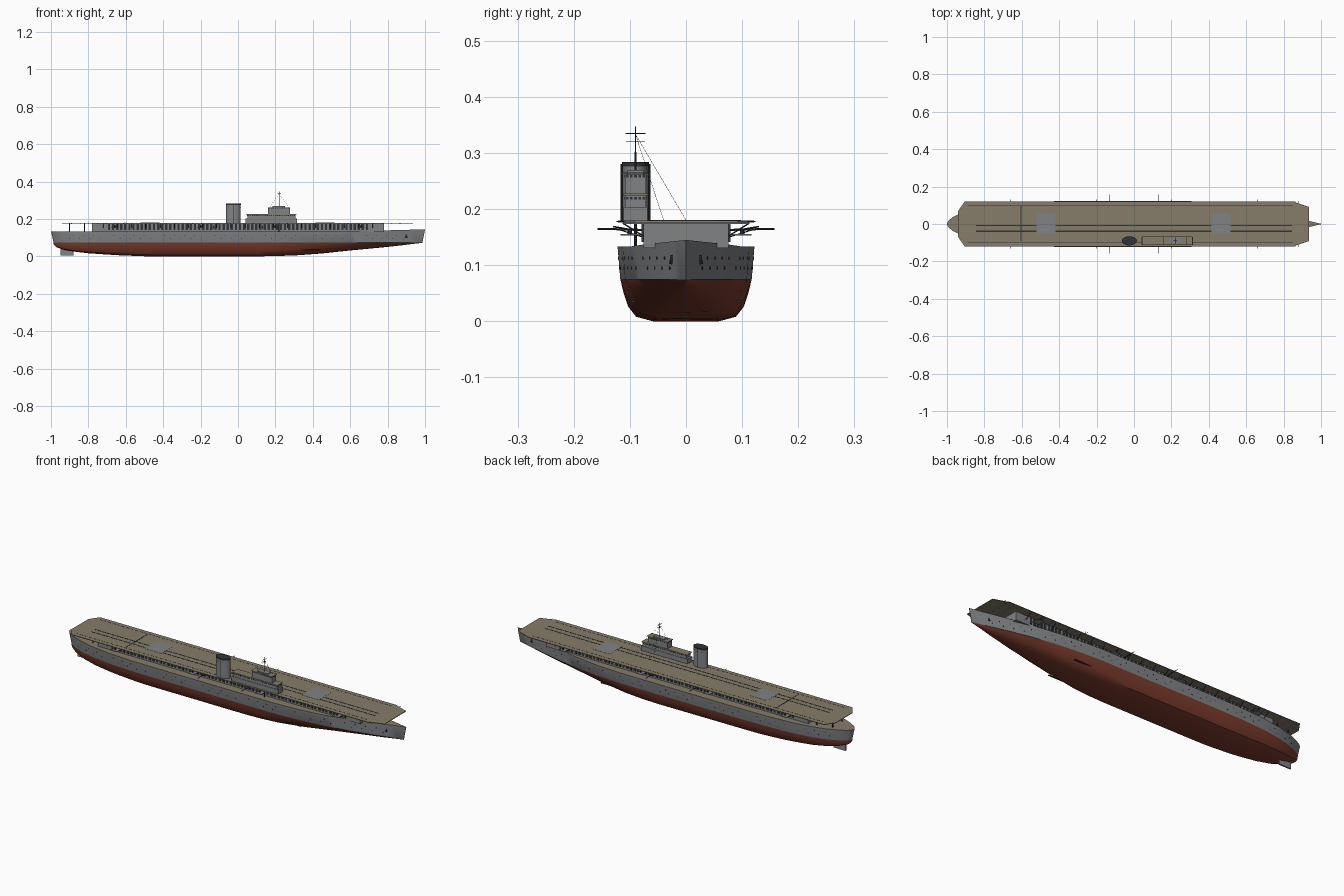
import bpy, bmesh, math
from mathutils import Vector, Matrix

if "Cube" in bpy.data.objects:
    bpy.data.objects.remove(bpy.data.objects["Cube"])


def mat(name, col):
    m = bpy.data.materials.new(name)
    m.diffuse_color = (*col, 1)
    m.use_nodes = True
    m.node_tree.nodes["Principled BSDF"].inputs["Base Color"].default_value = m.diffuse_color
    return m


GRAY = mat("hull_gray", (0.22, 0.225, 0.235))
RED = mat("antifouling_red", (0.20, 0.045, 0.026))
TAN = mat("deck_tan", (0.24, 0.20, 0.14))
DARK = mat("dark_gray", (0.03, 0.036, 0.038))


def finish(bm, name, mats, smooth=None):
    bmesh.ops.recalc_face_normals(bm, faces=bm.faces)
    me = bpy.data.meshes.new(name)
    bm.to_mesh(me)
    bm.free()
    ob = bpy.data.objects.new(name, me)
    bpy.context.collection.objects.link(ob)
    for m in mats:
        me.materials.append(m)
    if smooth:
        bpy.ops.object.select_all(action='DESELECT')
        ob.select_set(True)
        bpy.context.view_layer.objects.active = ob
        bpy.ops.object.shade_smooth_by_angle(angle=math.radians(smooth))
    return ob


def box(bm, x0, x1, y0, y1, z0, z1):
    m = Matrix.Translation(((x0 + x1) / 2, (y0 + y1) / 2, (z0 + z1) / 2)) @ \
        Matrix.Diagonal((x1 - x0, y1 - y0, z1 - z0, 1))
    bmesh.ops.create_cube(bm, size=1, matrix=m)


def rod(bm, a, b, r, n=6, r2=None):
    a, b = Vector(a), Vector(b)
    d = b - a
    m = Matrix.Translation((a + b) / 2) @ d.to_track_quat('Z', 'Y').to_matrix().to_4x4()
    bmesh.ops.create_cone(bm, cap_ends=True, segments=n, radius1=r,
                          radius2=r if r2 is None else r2, depth=d.length, matrix=m)


def boxes(name, m, *dims):
    bm = bmesh.new()
    for d in dims:
        box(bm, *d)
    return finish(bm, name, [m])


def prism(name, pts, z0, z1, m):
    bm = bmesh.new()
    f = bm.faces.new([bm.verts.new((x, y, z0)) for x, y in pts])
    r = bmesh.ops.extrude_face_region(bm, geom=[f])
    for v in r['geom']:
        if isinstance(v, bmesh.types.BMVert):
            v.co.z = z1
    return finish(bm, name, [m])


def lerp_table(tab, x):
    for (x0, v0), (x1, v1) in zip(tab, tab[1:]):
        if x <= x1:
            return v0 + (v1 - v0) * max(0, (x - x0) / (x1 - x0))
    return tab[-1][1]


# hull: half breadth and keel height along the length
WL = 0.075
BREADTH = [(-1, .004), (-.99, .02), (-.97, .036), (-.94, .052), (-.88, .076), (-.8, .096),
           (-.7, .111), (-.55, .12), (-.4, .122), (.3, .122), (.45, .113), (.58, .097),
           (.7, .075), (.82, .046), (.92, .02), (.97, .008), (1, .001)]
KEEL = [(-1, .066), (-.985, .05), (-.94, .036), (-.88, .026), (-.8, .017), (-.65, .007), (-.5, .001),
        (.1, 0), (.3, .005), (.45, .016), (.6, .032), (.8, .051), (.92, .064), (1, .073)]
MID = [(0, 0), (.5, 0), (.76, .11), (.88, .35), (.95, .68), (1, 1)]
VEE = [(0, 0), (.25, .05), (.48, .2), (.68, .43), (.85, .7), (1, 1)]


def sheer(x):
    return 0.133 + max(0, x - 0.55) / 0.45 * 0.012


def half_width(x, z):
    t = max(0, (z - WL) / (sheer(x) - WL))
    return lerp_table(BREADTH, x) * (0.96 + 0.04 * t)


bm = bmesh.new()
xs = sorted({x for x, _ in BREADTH} | {x for x, _ in KEEL} | {-.2, .2, .64, .76, .87})
rings = []
for x in xs:
    k, w = lerp_table(KEEL, x), half_width(x, WL)
    s = min(1, max(0, (x - .2) / .6))
    sec = [(w * (a[0] * (1 - s) + b[0] * s), k + (WL - k) * (a[1] * (1 - s) + b[1] * s))
           for a, b in zip(MID, VEE)]
    sec.append((lerp_table(BREADTH, x), sheer(x)))
    ring = [(-y, z) for y, z in reversed(sec)] + sec[1:]
    rake = max(0, (abs(x) - .85) / .15) * 0.014
    rings.append([bm.verts.new((x - math.copysign(rake * max(0, 1 - max(0, z - WL) / .06), x), y, z))
                  for y, z in ring])
for a, b in zip(rings, rings[1:]):
    n = len(a)
    for i in range(n):
        f = bm.faces.new((a[i], a[(i + 1) % n], b[(i + 1) % n], b[i]))
        f.material_index = 2 if i == n - 1 else (0 if i in (0, n - 2) else 1)
for r in (rings[0], rings[-1]):
    n = len(r)
    bm.faces.new((r[0], r[1], r[n - 2], r[n - 1]))
    bm.faces.new(r[1:n - 1]).material_index = 1
finish(bm, "hull", [GRAY, RED, TAN], 35)

boxes("rudder", GRAY, (-.95, -.88, -.004, .004, .005, .07))

# portholes, anchors and bilge strips on both sides
bm = bmesh.new()
for s in (-1, 1):
    for row, z in enumerate((.095, .113)):
        for i in range(34):
            x = -.9 + i * .054 + row * .02
            if (i + row) % 5 == 4:
                continue
            y = half_width(x, z)
            rod(bm, (x, s * (y - .004), z), (x, s * (y + .001), z), .0026, 8)
finish(bm, "portholes", [DARK])
bm = bmesh.new()
for s in (-1, 1):
    y = half_width(.9, .11)
    rod(bm, (.9, s * y, .118), (.9, s * (y + .003), .102), .0025)
    rod(bm, (.893, s * (y + .003), .104), (.907, s * (y + .001), .104), .002)
    box(bm, .34, .44, s * .094 - .004, s * .094 + .004, .034, .037)
finish(bm, "anchors_and_bilge_strips", [DARK])

# hangar with rows of dark openings
boxes("hangar", GRAY, (-.78, .78, -.076, .076, .131, .1765))
bm = bmesh.new()
for i in range(64):
    x = -.69 + i * .0219
    for s in (-1, 1):
        box(bm, x - .0062, x + .0062, s * .077 - .002, s * .077 + .002, .141, .174)
finish(bm, "hangar_openings", [DARK])

# flight deck
half = [(-.94, .07), (-.905, .121), (.86, .121), (.868, .114), (.935, .092)]
prism("flight_deck", half + [(x, -y) for x, y in reversed(half)], .1765, .1795, TAN)
boxes("elevators", GRAY, *[(x - .05, x + .05, -.05, .055, .178, .1803) for x in (-.47, .465)])
boxes("deck_lines", DARK, (-.845, .845, -.011, -.005, .178, .1801),
      (-.845, .845, -.042, -.036, .178, .1801), (-.606, -.601, -.09, .098, .178, .1802))
boxes("deck_edge_lines", DARK, *[(-.89, .85, y - .0008, y + .0008, .178, .18) for y in (-.098, .098)])

# beams and struts under the deck
bm = bmesh.new()
for i in range(39):
    x = -.89 + i * .0462
    w = .112 if x < .85 else .1
    box(bm, x - .002, x + .002, -w, w, .1735, .177)
finish(bm, "deck_beams", [GRAY])
bm = bmesh.new()
for i in range(20):
    x = -.72 + i * .0758
    for s in (-1, 1):
        rod(bm, (x, s * .076, .152), (x, s * .113, .175), .0014, 5)
finish(bm, "deck_struts", [DARK])

# side booms and small guns on platforms
bm, pl = bmesh.new(), bmesh.new()
for s in (-1, 1):
    for x in (-.13, .13):
        rod(bm, (x, s * .076, .163), (x, s * .158, .165), .0018)
        rod(bm, (x, s * .076, .15), (x, s * .118, .163), .001)
    for x in (-.66, -.2, .2, .66):
        box(pl, x - .02, x + .02, s * .097 - .02, s * .097 + .02, .153, .156)
        rod(bm, (x, s * .1, .156), (x, s * .1, .165), .004, 8)
        rod(bm, (x, s * .09, .162), (x, s * .13, .169), .0014)
    rod(bm, (.88, s * .1, .178), (.88, s * .124, .178), .001)
    rod(bm, (-.82, s * .06, .131), (-.82, s * .06, .177), .003)
    rod(bm, (-.9, s * .04, .131), (-.9, s * .04, .177), .003)
finish(bm, "booms_and_guns", [DARK])
finish(pl, "gun_platforms", [GRAY])

# island: lower block, upper bridge, roofs
Y = -.09
boxes("island_blocks", GRAY, (.04, .315, Y - .021, Y + .021, .179, .204),
      (.05, .308, Y - .019, Y + .019, .204, .224), (.16, .277, Y - .019, Y + .019, .224, .262),
      (.185, .25, Y - .014, Y + .014, .262, .27))
boxes("island_roofs", TAN, (.042, .313, Y - .022, Y + .022, .2245, .2275),
      (.155, .282, Y - .022, Y + .022, .2635, .2655))
bm = bmesh.new()
for x0, x1, z in ((.05, .308, .2195), (.16, .277, .2585)):
    n = int((x1 - x0) / .011)
    for i in range(n):
        x = x0 + (i + .5) * (x1 - x0) / n
        box(bm, x - .0035, x + .0035, Y - .0197, Y + .0197, z - .0025, z + .0025)
    for j in range(5):
        y = Y + (j - 2) * .0075
        box(bm, x0 - .0007, x1 + .0007, y - .0024, y + .0024, z - .0025, z + .0025)
finish(bm, "island_windows", [DARK])

# funnel: oval tube with dark cap
def oval(name, z0, z1, k, m):
    bm = bmesh.new()
    bmesh.ops.create_cone(bm, cap_ends=True, segments=32, radius1=1, radius2=1, depth=1,
                          matrix=Matrix.Translation((-.025, Y, (z0 + z1) / 2)) @
                          Matrix.Diagonal((.039 * k, .0235 * k, z1 - z0, 1)))
    return finish(bm, name, [m], 35)


oval("funnel", .179, .276, 1, GRAY)
oval("funnel_cap", .276, .284, 1.03, DARK)
oval("funnel_band", .262, .265, 1.02, GRAY)
bm = bmesh.new()
for s in (-1, 1):
    rod(bm, (-.025, Y + s * .025, .18), (-.025, Y + s * .025, .28), .0015)
finish(bm, "funnel_pipes", [DARK])

# mast with yards and stays
bm = bmesh.new()
rod(bm, (.22, Y, .133), (.22, Y, .347), .0026, 8, .001)
for z, w in ((.335, .018), (.32, .017)):
    rod(bm, (.22, Y - w, z), (.22, Y + w, z), .0009, 5)
    rod(bm, (.22 - w * .5, Y, z), (.22 + w * .5, Y, z), .0009, 5)
for p in ((.22, 0, .18), (.22, -.04, .18), (.17, Y, .265), (.27, Y, .265)):
    rod(bm, (.22, Y, .333), p, .0004, 3)
finish(bm, "mast", [DARK])
